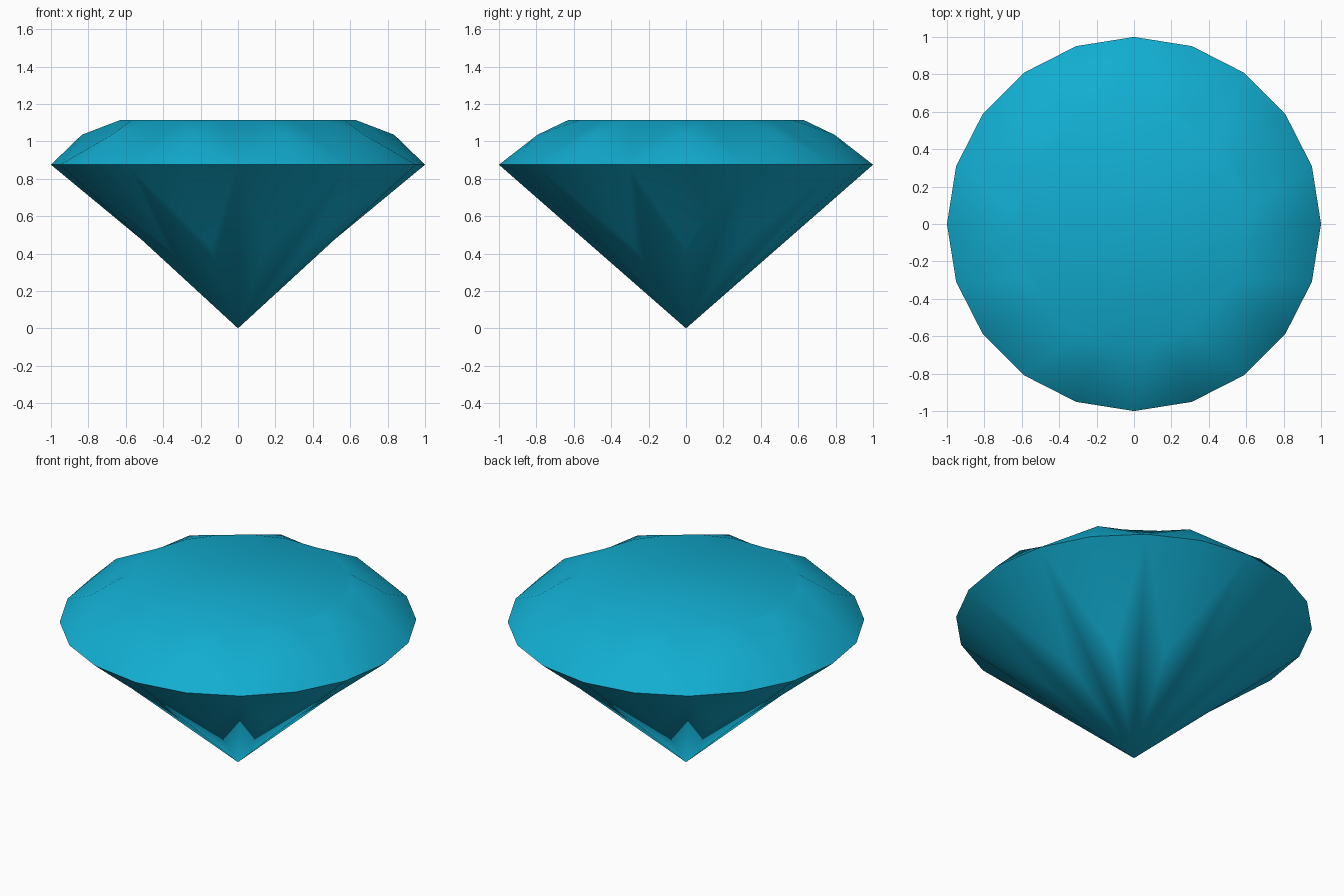
import bpy
import bmesh
import math

cube = bpy.data.objects.get("Cube")
if cube:
    bpy.data.objects.remove(cube, do_unlink=True)

N = 10                      # number of main facets around the stone
STEP = math.tau / N

# Single cyan gem colour
gem = bpy.data.materials.new("gem_cyan")
color = (0.006, 0.42, 0.64, 1)
gem.use_nodes = True
gem.diffuse_color = color
gem.node_tree.nodes["Principled BSDF"].inputs["Base Color"].default_value = color

bm = bmesh.new()


def ring(radius, z, offset):
    """One vertex per main facet, turned by a fraction of a step."""
    return [bm.verts.new((radius * math.cos((k + offset) * STEP),
                          radius * math.sin((k + offset) * STEP), z))
            for k in range(N)]


# Vertex rings from the table down to the tip
table_a = ring(0.635, 1.115, -0.25)
table_b = ring(0.635, 1.115, 0.25)
crown = ring(0.835, 1.035, 0)
girdle = ring(1.0, 0.875, 0)
girdle_half = ring(1.0, 0.875, 0.5)
pavilion = ring(0.468, 0.435, 0)
tip = bm.verts.new((0, 0, 0))

# Flat table on top
bm.faces.new([v for pair in zip(table_a, table_b) for v in pair])

for k in range(N):
    n = (k + 1) % N
    half, before = girdle_half[k], girdle_half[k - 1]
    facets = [
        # Crown: star, main facet in three parts, upper girdle pair
        (table_b[k], table_a[k], crown[k]),
        (table_b[k], crown[k], half),
        (table_b[k], half, table_a[n]),
        (table_a[n], half, crown[n]),
        (crown[k], girdle[k], half),
        (crown[k], before, girdle[k]),
        # Pavilion: lower girdle pair, main facet halves
        (pavilion[k], half, girdle[k]),
        (pavilion[k], girdle[k], before),
        (tip, half, pavilion[k]),
        (tip, pavilion[n], half),
    ]
    for facet in facets:
        bm.faces.new(facet)

bmesh.ops.recalc_face_normals(bm, faces=bm.faces)
mesh = bpy.data.meshes.new("cut_gem")
bm.to_mesh(mesh)
bm.free()
mesh.materials.append(gem)

stone = bpy.data.objects.new("cut_gem", mesh)
bpy.context.collection.objects.link(stone)

# Soft facets with a crisp girdle
bpy.ops.object.select_all(action='DESELECT')
stone.select_set(True)
bpy.context.view_layer.objects.active = stone
bpy.ops.object.shade_smooth_by_angle(angle=math.radians(40))
